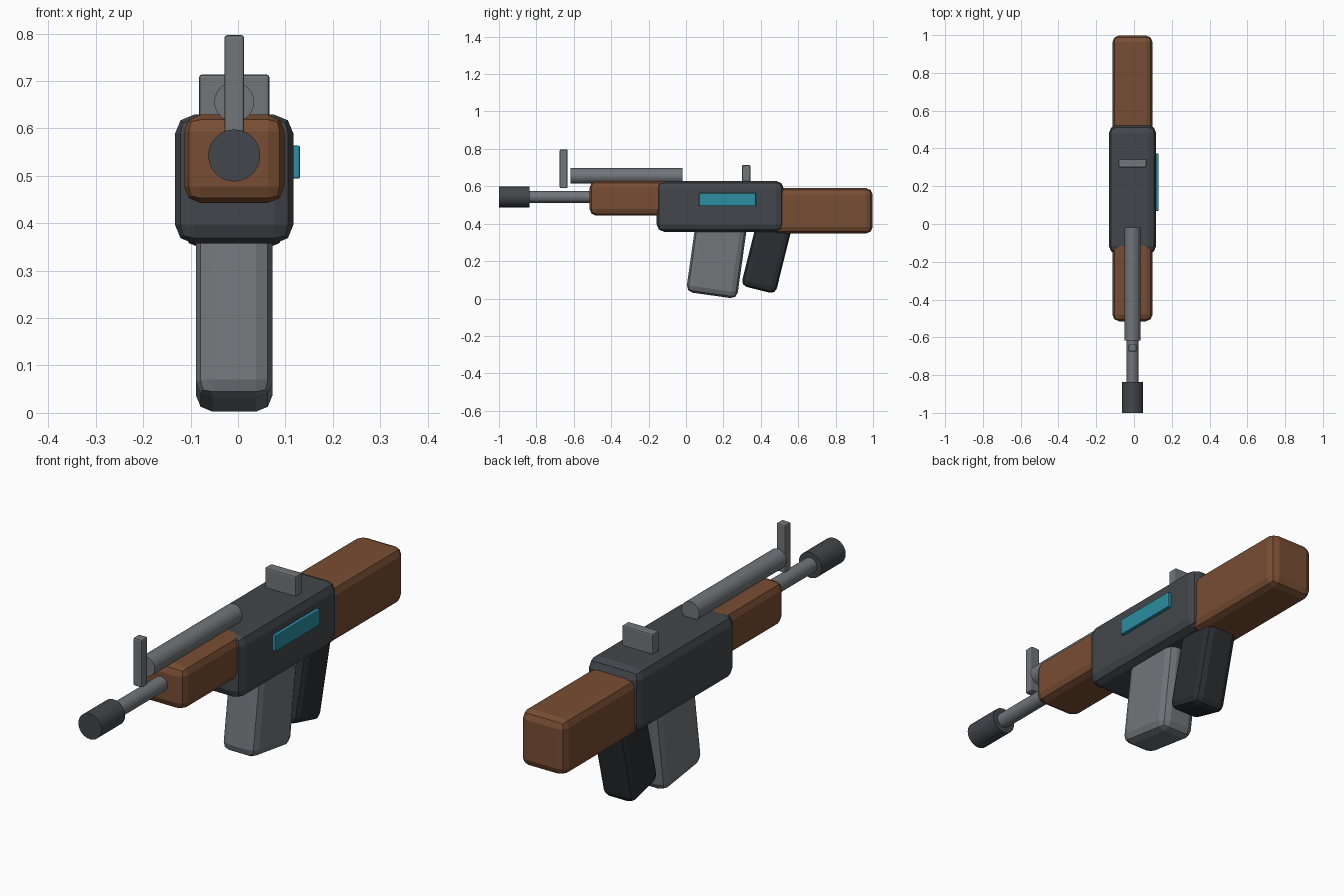
import bpy
from math import radians, sin, cos, pi

if "Cube" in bpy.data.objects:
    bpy.data.objects.remove(bpy.data.objects["Cube"])

CX = -0.008  # centreline of the rifle body


def material(name, rgb):
    m = bpy.data.materials.new(name)
    m.diffuse_color = (*rgb, 1)
    m.use_nodes = True
    m.node_tree.nodes["Principled BSDF"].inputs["Base Color"].default_value = m.diffuse_color
    return m


WOOD = material("wood", (0.19, 0.075, 0.033))
DARK = material("dark_metal", (0.055, 0.062, 0.07))
STEEL = material("steel", (0.165, 0.18, 0.195))
BLACK = material("black_grip", (0.024, 0.028, 0.032))
TEAL = material("teal", (0.025, 0.27, 0.36))


def finish(ob, name, mat, bevel, segments):
    ob.name = name
    ob.data.materials.append(mat)
    if bevel:
        mod = ob.modifiers.new("bevel", 'BEVEL')
        mod.width, mod.segments = bevel, segments
    return ob


def box(name, x, y, z, mat, bevel, segments=2):
    """Bevelled box from (min, max) ranges."""
    r = (x, y, z)
    bpy.ops.mesh.primitive_cube_add(size=1, location=[(a + b) / 2 for a, b in r])
    ob = bpy.context.object
    ob.scale = [b - a for a, b in r]
    bpy.ops.object.transform_apply(location=False, rotation=False, scale=True)
    return finish(ob, name, mat, bevel, segments)


def tilted_box(name, foot_y, foot_z, size, degrees, mat, bevel):
    """Bevelled box whose foot centre is given, leaning back towards +y."""
    t, (w, d, h) = radians(degrees), size
    ob = box(name, (CX - w / 2, CX + w / 2), (-d / 2, d / 2), (-h / 2, h / 2), mat, bevel)
    ob.location = (CX, foot_y + h / 2 * sin(t), foot_z + h / 2 * cos(t))
    ob.rotation_euler.x = -t
    return ob


def tube(name, y0, y1, z, radius, mat):
    bpy.ops.mesh.primitive_cylinder_add(vertices=24, radius=radius, depth=y1 - y0,
                                        location=(CX, (y0 + y1) / 2, z),
                                        rotation=(pi / 2, 0, 0))
    return finish(bpy.context.object, name, mat, 0, 1)


def span(half):
    return (CX - half, CX + half)


# Main body
box("receiver", span(0.125), (-0.157, 0.522), (0.357, 0.629), DARK, 0.04)
box("stock", span(0.106), (0.46, 0.998), (0.348, 0.59), WOOD, 0.035)
box("handguard", span(0.106), (-0.515, -0.075), (0.443, 0.629), WOOD, 0.035)

# Magazine and pistol grip
tilted_box("magazine", 0.136, 0.017, (0.162, 0.275, 0.42), 8, STEEL, 0.035)
tilted_box("grip", 0.386, 0.047, (0.15, 0.19, 0.40), 14, BLACK, 0.03)

# Barrel assembly
tube("barrel", -0.86, -0.45, 0.543, 0.032, STEEL)
tube("muzzle", -1.0, -0.837, 0.543, 0.055, DARK)
tube("gas_tube", -0.617, -0.018, 0.656, 0.042, STEEL)

# Sights
box("front_sight", span(0.021), (-0.675, -0.634), (0.59, 0.797), STEEL, 0.006)
box("rear_sight", span(0.074), (0.299, 0.344), (0.61, 0.714), STEEL, 0.006)

# Coloured side panel
box("side_panel", (0.105, 0.131), (0.07, 0.374), (0.494, 0.564), TEAL, 0.004)
